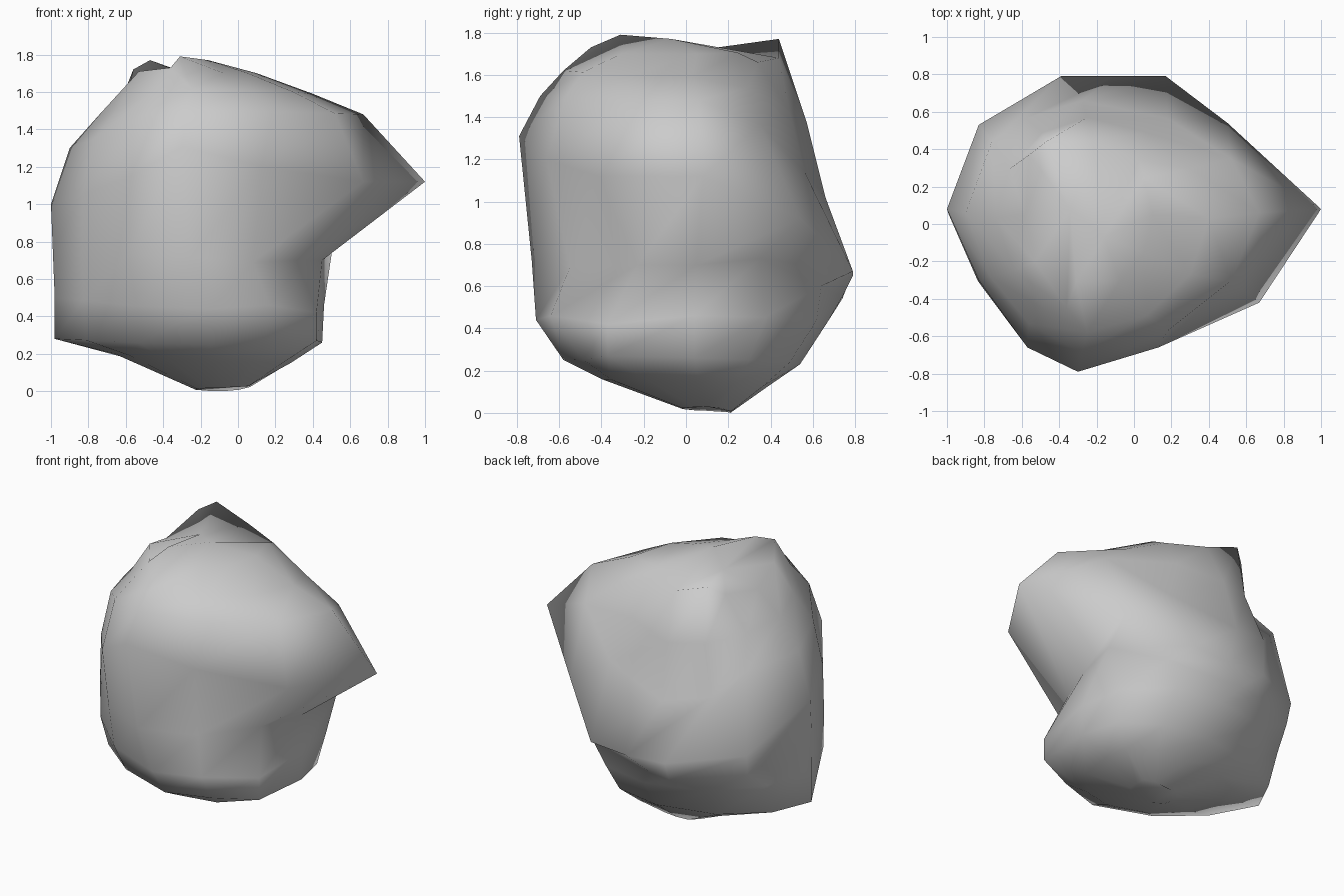
import bpy, bmesh, math
from mathutils import Vector

SPOKES = 12   # spoke 0 = right, 3 = back, 6 = left, 9 = front

# each section: right (x, z), back (y, z), left (x, z), front (y, z), centre (x, y), diagonal squeeze
SECTIONS = [
    ((0.06, 0.03), (0.21, 0.00), (-0.23, 0.01), (-0.02, 0.02), (-0.08, 0.10), 1.12),   # foot
    ((0.28, 0.15), (0.38, 0.12), (-0.66, 0.20), (-0.40, 0.16), (-0.12, 0.06), 1.04),   # underside
    ((0.45, 0.26), (0.54, 0.23), (-0.98, 0.28), (-0.58, 0.25), (-0.15, 0.04), 0.98),   # lower rim
    ((0.46, 0.46), (0.67, 0.43), (-0.98, 0.50), (-0.71, 0.44), (-0.15, 0.04), 1.0),    # belly
    ((0.45, 0.70), (0.74, 0.55), (-0.99, 0.75), (-0.73, 0.72), (-0.25, 0.05), 0.97),   # undercut
    ((1.00, 1.12), (0.79, 0.65), (-1.00, 1.00), (-0.79, 1.31), (-0.30, 0.08), 0.95),   # overhanging ridge
    ((0.67, 1.48), (0.66, 1.02), (-0.90, 1.30), (-0.69, 1.50), (-0.28, 0.06), 0.97),   # shoulder
    ((0.40, 1.59), (0.57, 1.38), (-0.74, 1.48), (-0.58, 1.62), (-0.25, 0.03), 0.98),   # upper slope
    ((0.10, 1.70), (0.44, 1.72), (-0.58, 1.64), (-0.36, 1.70), (-0.25, 0.05), 1.0),    # crown
]

# corners pulled out of the regular sections: (section, spoke) -> position
CORNERS = {
    # lower mass: front ledge and steep right side
    (2, 11): (0.42, -0.37, 0.27), (3, 11): (0.42, -0.37, 0.42),
    (4, 11): (0.34, -0.23, 0.70), (4, 10): (0.08, -0.55, 0.69),
    (3, 10): (0.17, -0.64, 0.46),
    (4, 1): (0.50, 0.35, 0.73), (4, 2): (0.26, 0.64, 0.60),
    (4, 4): (-0.39, 0.74, 0.54), (4, 5): (-0.82, 0.50, 0.60),
    # overhanging ridge
    (5, 1): (0.50, 0.54, 0.92), (5, 2): (0.17, 0.79, 0.67),
    (5, 3): (-0.10, 0.79, 0.65), (5, 4): (-0.39, 0.79, 0.67),
    (5, 5): (-0.83, 0.53, 0.74), (5, 7): (-0.83, -0.30, 1.05),
    (5, 8): (-0.57, -0.66, 1.15), (5, 10): (0.13, -0.66, 1.20),
    (5, 11): (0.67, -0.42, 1.12), (6, 5): (-0.76, 0.44, 1.26),
    # crown peaks
    (8, 4): (-0.47, 0.44, 1.77), (8, 5): (-0.56, 0.37, 1.72),
    (8, 3): (-0.22, 0.44, 1.68), (8, 2): (0.03, 0.34, 1.66),
    (8, 9): (-0.31, -0.31, 1.79), (8, 8): (-0.36, -0.45, 1.73),
    (8, 7): (-0.53, -0.20, 1.71),
}


def section_point(i, k):
    right, back, left, front, (cx, cy), squeeze = SECTIONS[i]
    a = 2 * math.pi * k / SPOKES
    c, s = math.cos(a), math.sin(a)
    px, py = (right if c > 0 else left), (back if s > 0 else front)
    f = 1 if k % 3 == 0 else squeeze
    if k in (7, 8):
        f *= 0.94            # flatter front left side
    elif k in (1, 2) and i < 4:
        f *= 1.06            # fuller back right of the lower mass
    z = px[1] * c * c + py[1] * s * s
    return Vector((cx + (px[0] - cx) * abs(c) * f, cy + (py[0] - cy) * abs(s) * f, z))


bm = bmesh.new()
rings = [[bm.verts.new(CORNERS.get((i, k), section_point(i, k))) for k in range(SPOKES)]
         for i in range(len(SECTIONS))]

# skin between neighbouring sections
for low, high in zip(rings, rings[1:]):
    for k in range(SPOKES):
        n = (k + 1) % SPOKES
        bm.faces.new((low[k], low[n], high[n], high[k]))

# closed foot and crown with a slight dip between its peaks
bm.faces.new(rings[0][::-1])
peak = bm.verts.new((-0.16, -0.07, 1.77))
dip = bm.verts.new((-0.34, 0.08, 1.72))
for k in range(SPOKES):
    n = (k + 1) % SPOKES
    hub = dip if 3 <= k <= 8 else peak
    bm.faces.new((rings[-1][k], rings[-1][n], hub))
bm.faces.new((rings[-1][3], dip, peak))
bm.faces.new((rings[-1][9], peak, dip))

bmesh.ops.recalc_face_normals(bm, faces=bm.faces)
for face in bm.faces:
    face.smooth = True
mesh = bpy.data.meshes.new("boulder")
bm.to_mesh(mesh)
bm.free()
bpy.context.collection.objects.link(bpy.data.objects.new("boulder", mesh))
